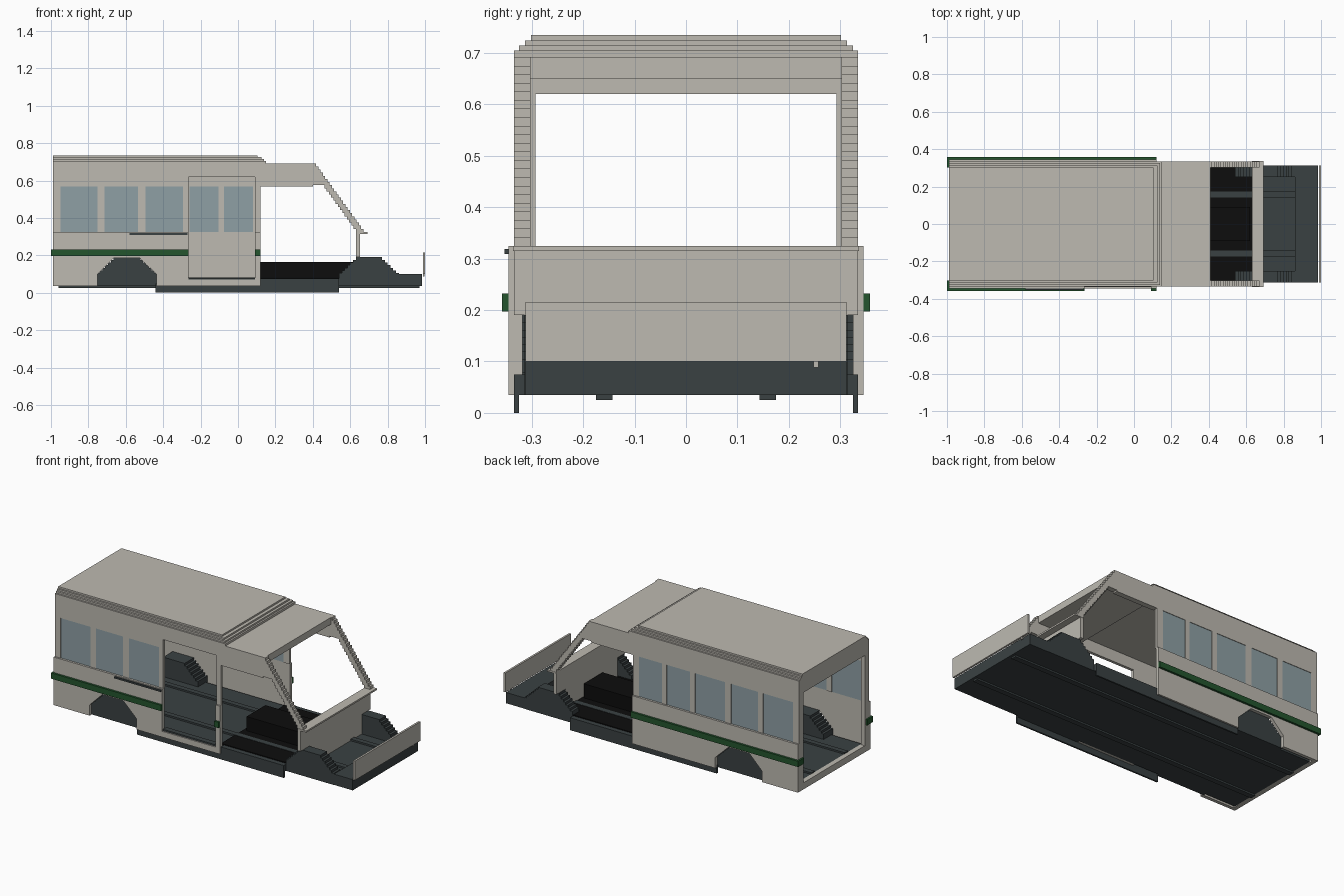
import bpy, bmesh


def material(name, rgb):
    m = bpy.data.materials.new(name)
    m.diffuse_color = (*rgb, 1)
    return m


BEIGE = material("warm_grey_body", (0.51, 0.49, 0.44))
DARK = material("dark_slate", (0.042, 0.053, 0.055))
BLACK = material("black", (0.004, 0.004, 0.004))
GREEN = material("dark_green", (0.017, 0.09, 0.027))
GLASS = material("blue_grey_glass", (0.275, 0.35, 0.375))


def finish(name, bm, mat):
    bmesh.ops.recalc_face_normals(bm, faces=bm.faces)
    mesh = bpy.data.meshes.new(name)
    bm.to_mesh(mesh)
    bm.free()
    mesh.materials.append(mat)
    ob = bpy.data.objects.new(name, mesh)
    bpy.context.collection.objects.link(ob)
    return ob


def boxes(name, mat, *items):
    """Each item is (x0, x1, y0, y1, z0, z1)."""
    bm = bmesh.new()
    for x0, x1, y0, y1, z0, z1 in items:
        vs = bmesh.ops.create_cube(bm, size=1)["verts"]
        for v in vs:
            v.co.x = x1 if v.co.x > 0 else x0
            v.co.y = y1 if v.co.y > 0 else y0
            v.co.z = z1 if v.co.z > 0 else z0
    return finish(name, bm, mat)


def both(x0, x1, y0, y1, z0, z1):
    """The same box on the two sides of the van."""
    return [(x0, x1, y0, y1, z0, z1), (x0, x1, -y1, -y0, z0, z1)]


def slab(name, mat, profile, y0, y1):
    """Extrude an x-z outline along y."""
    bm = bmesh.new()
    f = bm.faces.new([bm.verts.new((x, y0, z)) for x, z in profile])
    ext = bmesh.ops.extrude_face_region(bm, geom=[f])["geom"]
    for v in ext:
        if isinstance(v, bmesh.types.BMVert):
            v.co.y = y1
    return finish(name, bm, mat)


# Floor pan with its lengthwise rails and front block
boxes("floor", DARK, (-0.96, 0.985, -0.31, 0.31, 0.035, 0.072))
boxes("floor_rails", DARK, *both(-0.96, 0.97, 0.143, 0.175, 0.025, 0.082))
boxes("front_block", DARK, (0.86, 0.985, -0.312, 0.312, 0.035, 0.1))
boxes("side_sills", DARK, *both(-0.44, 0.54, 0.325, 0.335, 0.0, 0.05),
      *both(0.12, 0.54, 0.305, 0.335, 0.035, 0.075))
boxes("front_panel", BEIGE, (0.988, 1.0, -0.312, 0.312, 0.1, 0.216),
      (0.988, 0.996, 0.248, 0.258, 0.088, 0.1))

# Cab floor plates and centre box
boxes("cab_floor", BLACK, (0.1, 0.63, -0.143, 0.143, 0.07, 0.08),
      *both(0.1, 0.63, 0.175, 0.305, 0.07, 0.08))
boxes("cab_box", BLACK, (0.12, 0.62, -0.09, 0.09, 0.075, 0.165))

# Lower side walls with the wheel openings cut into the outline
ARCH = [(-0.75, 0.035), (-0.75, 0.1), (-0.665, 0.185),
        (-0.525, 0.185), (-0.437, 0.1), (-0.437, 0.035)]
for side, s, end in (("left", 1, 0.12), ("right", -1, -0.265)):
    slab("lower_wall_" + side, BEIGE,
         [(-0.99, 0.035)] + ARCH + [(end, 0.035), (end, 0.325), (-0.99, 0.325)],
         s * 0.325, s * 0.345)

# Stepped wheel housings
STEPS = 6
for name, x0, x1, inner, outer in (("rear", -0.755, -0.432, 0.235, 0.325),
                                   ("front", 0.54, 0.86, 0.25, 0.314)):
    items = both(x0, x1, inner, outer, 0.035, 0.105)
    for i in range(STEPS):
        inset = 0.09 * (i + 1) / STEPS
        z = 0.105 + 0.085 * i / STEPS
        items += both(x0 + inset, x1 - inset, inner, outer, z, z + 0.085 / STEPS)
    boxes(name + "_wheel_housings", DARK, *items)

# Upper side walls: posts between the panes and band over them
WINDOWS = [(-0.95, -0.75), (-0.715, -0.535), (-0.495, -0.295),
           (-0.26, -0.105), (-0.075, 0.08)]
for side, s, count, end in (("left", 1, 5, 0.12), ("right", -1, 3, -0.265)):
    y0, y1 = sorted((s * 0.318, s * 0.335))
    g0, g1 = sorted((s * 0.322, s * 0.332))
    panes = WINDOWS[:count]
    starts = [-0.99] + [b for a, b in panes]
    ends = [a for a, b in panes] + [end]
    boxes("window_posts_" + side, BEIGE,
          *[(a, b, y0, y1, 0.325, 0.567) for a, b in zip(starts, ends)])
    boxes("upper_band_" + side, BEIGE, (-0.99, end, y0, y1, 0.567, 0.705))
    boxes("windows_" + side, GLASS,
          *[(a, b, g0, g1, 0.325, 0.567) for a, b in panes])

# Open doorway: header, front post and step
boxes("door_frame", BEIGE, (-0.265, 0.12, -0.335, -0.318, 0.62, 0.705),
      (0.09, 0.12, -0.345, -0.318, 0.035, 0.325),
      (0.09, 0.12, -0.335, -0.318, 0.325, 0.62),
      (-0.265, 0.09, -0.345, -0.31, 0.035, 0.07))
boxes("door_step", DARK, (-0.265, 0.09, -0.338, -0.305, 0.07, 0.08))
boxes("door_rail", DARK, (-0.58, -0.27, -0.353, -0.343, 0.309, 0.319))

# Rear opening frame
boxes("rear_frame", BEIGE, *both(-0.99, -0.965, 0.293, 0.345, 0.035, 0.325),
      *both(-0.99, -0.965, 0.293, 0.335, 0.325, 0.705),
      (-0.99, -0.965, -0.293, 0.293, 0.62, 0.705),
      (-0.99, -0.96, -0.293, 0.293, 0.035, 0.075))

# Main roof in shrinking layers, stepping down to the cab roof
boxes("main_roof", BEIGE,
      (-0.99, 0.15, -0.335, 0.335, 0.69, 0.705),
      (-0.99, 0.14, -0.325, 0.325, 0.705, 0.715),
      (-0.99, 0.125, -0.313, 0.313, 0.715, 0.725),
      (-0.99, 0.105, -0.302, 0.302, 0.725, 0.735))
boxes("cab_roof", BEIGE, (0.1, 0.41, -0.335, 0.335, 0.65, 0.692))

# Cab side beams and stepped windscreen pillars
boxes("cab_side_beams", BEIGE, *both(0.12, 0.40, 0.303, 0.335, 0.567, 0.692))
N = 22
pillar = []
top, low = 0.692, 0.325
dz = (top - low) / N
for i in range(N):
    z = top - dz * (i + 1)
    front = 0.41 + 0.265 * (i + 0.6) / N
    back = 0.38 if z > 0.565 else front - 0.04
    pillar += both(back, front, 0.303, 0.335, z, z + dz)
boxes("windscreen_pillars", BEIGE, *pillar)

# Dashboard bulkhead and ledge
boxes("dash_bulkhead", BEIGE, (0.632, 0.652, -0.335, 0.335, 0.19, 0.32),
      (0.632, 0.652, -0.25, 0.25, 0.07, 0.19))
boxes("dash_ledge", BEIGE, (0.632, 0.692, -0.337, 0.337, 0.315, 0.325))

# Green side stripes wrapping onto the rear corners
boxes("green_stripes", GREEN,
      (-1.0, 0.12, 0.343, 0.358, 0.197, 0.232),
      (-1.0, -0.265, -0.358, -0.343, 0.197, 0.232),
      (0.09, 0.12, -0.358, -0.343, 0.197, 0.232),
      *both(-1.0, -0.988, 0.302, 0.345, 0.197, 0.232))
